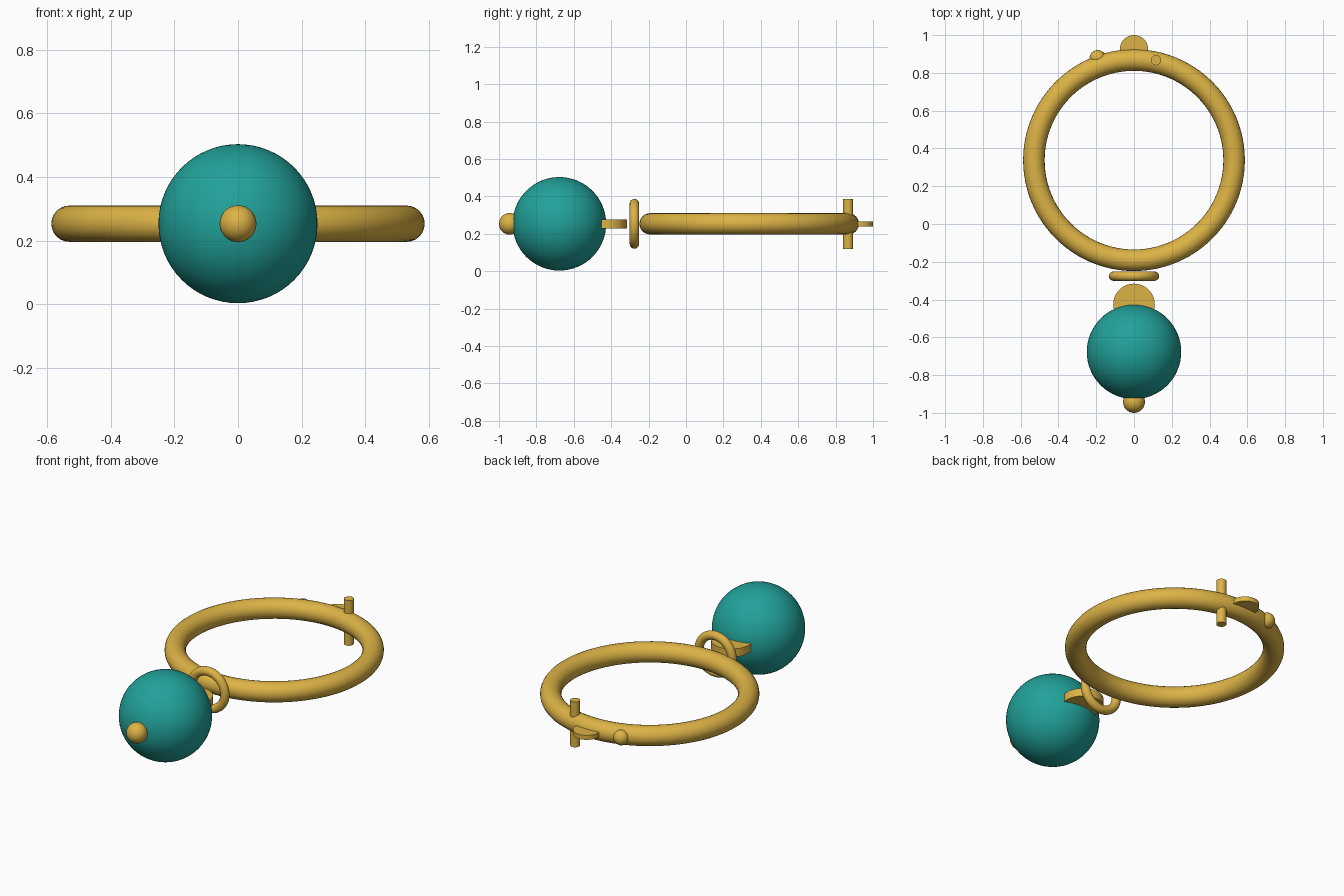
import bpy
import math

if "Cube" in bpy.data.objects:
    bpy.data.objects.remove(bpy.data.objects["Cube"])

ZC = 0.253  # common mid-height of all parts


def make_material(name, color):
    mat = bpy.data.materials.new(name)
    mat.diffuse_color = color
    mat.use_nodes = True
    mat.node_tree.nodes["Principled BSDF"].inputs["Base Color"].default_value = mat.diffuse_color
    return mat


gold = make_material("gold", (0.72, 0.45, 0.06, 1))
teal = make_material("teal", (0.015, 0.36, 0.32, 1))


def finish(name, mat):
    obj = bpy.context.object
    obj.name = name
    obj.data.materials.append(mat)
    bpy.ops.object.shade_smooth_by_angle(angle=math.radians(35))
    return obj


def ball(name, loc, radius, mat, segs=32):
    bpy.ops.mesh.primitive_uv_sphere_add(segments=segs, ring_count=segs // 2,
                                         radius=radius, location=loc)
    return finish(name, mat)


def disc(name, loc, radius, depth, verts=48):
    bpy.ops.mesh.primitive_cylinder_add(vertices=verts, radius=radius,
                                        depth=depth, location=loc)
    return finish(name, gold)


def ring(name, loc, major, minor, rot=(0, 0, 0), segs=96):
    bpy.ops.mesh.primitive_torus_add(major_segments=segs, minor_segments=24,
                                     major_radius=major, minor_radius=minor,
                                     location=loc, rotation=rot)
    return finish(name, gold)


# Large flat hoop and the small upright connecting ring
ring("hoop", (0, 0.338, ZC), 0.53, 0.057)
ring("link_ring", (0, -0.276, ZC), 0.108, 0.025, (math.pi / 2, 0, 0), 64)

# Pendant ball with its front bead and rear hanging tab
ball("pendant_ball", (0, -0.677, ZC), 0.25, teal, 64)
ball("front_bead", (0, -0.942, ZC), 0.058, gold)
disc("hanging_tab", (0, -0.426, ZC), 0.11, 0.048)

# Clasp on the back of the hoop: thumb tab, hinge pin and stop bead
disc("clasp_tab", (0, 0.925, ZC), 0.075, 0.027)
disc("hinge_pin", (0.117, 0.867, ZC), 0.027, 0.267, 32)
ball("stop_bead", (-0.192, 0.878, ZC), 0.043, gold)
